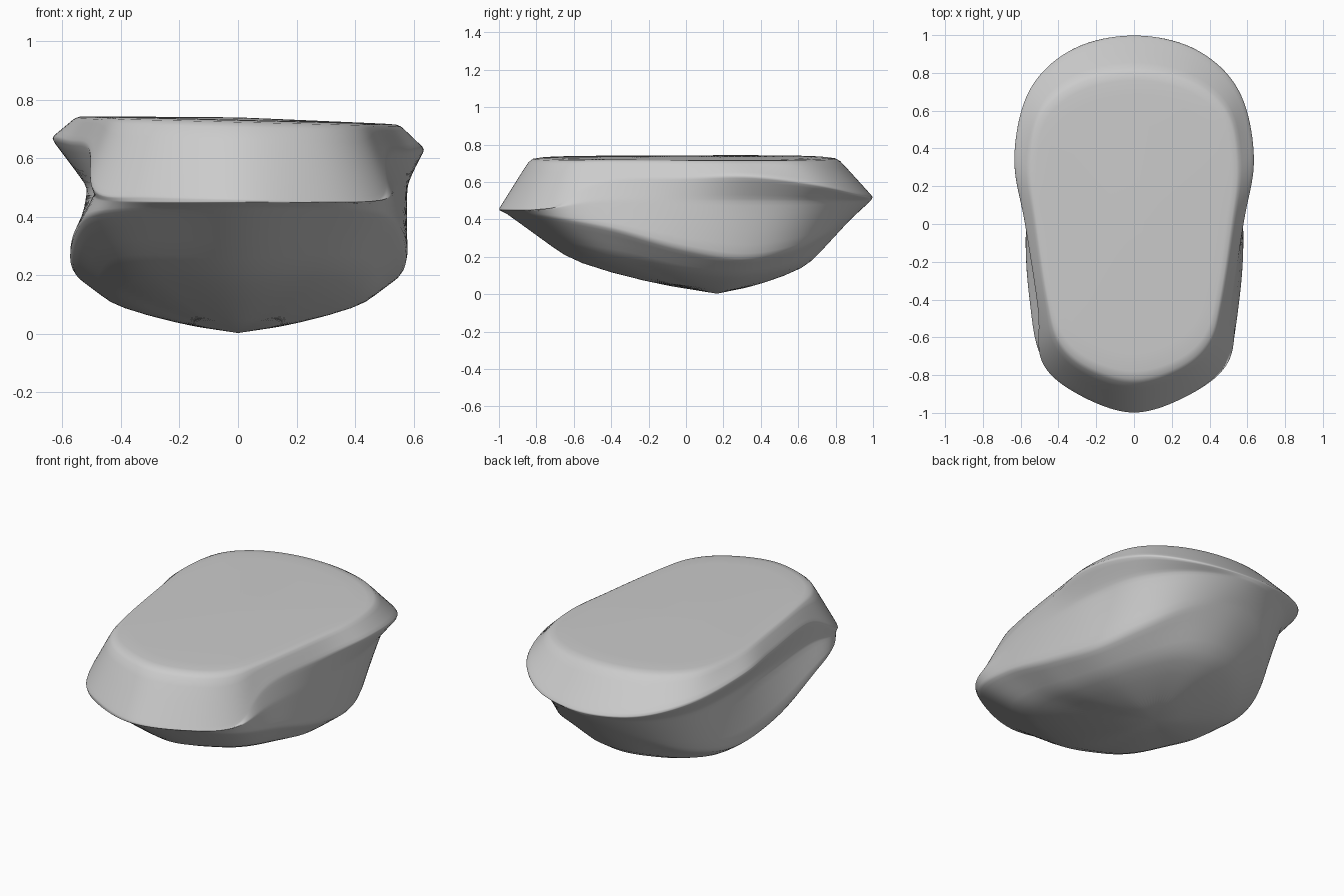
import bpy
import bmesh
import math
from mathutils import Vector

if "Cube" in bpy.data.objects:
    bpy.data.objects.remove(bpy.data.objects["Cube"])

STEPS = 5      # samples between neighbouring outline points

# Half outlines, running from the front tip round the side to the back
top = [(0, -.83, .73), (.25, -.76, .73), (.4, -.62, .73), (.46, -.4, .73), (.52, 0, .73),
       (.55, .3, .73), (.5, .58, .73), (.3, .75, .73), (0, .81, .73)]
rim = [(0, -1, .46), (.3, -.9, .46), (.49, -.73, .47), (.51, -.45, .62), (.58, 0, .64),
       (.64, .35, .65), (.56, .71, .6), (.33, .93, .54), (0, 1, .52)]
crease = [(0, -1, .45), (.3, -.9, .45), (.49, -.73, .46), (.51, -.45, .5), (.54, 0, .5),
          (.54, .35, .5), (.48, .66, .5), (.29, .89, .5), (0, .99, .5)]
chine = [(0, -.96, .43), (.29, -.87, .43), (.49, -.71, .41), (.56, -.4, .35), (.58, -.05, .25),
         (.54, .3, .19), (.43, .58, .24), (.25, .78, .34), (0, .88, .4)]
belly = [(0, -.6, .17), (.25, -.55, .19), (.37, -.45, .19), (.42, -.25, .16), (.43, 0, .11),
         (.4, .25, .09), (.31, .45, .11), (.17, .6, .14), (0, .64, .14)]


def spline(a, b, c, d, t):
    return b + (c - a) * t / 2 + (a * 2 - b * 5 + c * 4 - d) * t * t / 2 \
        + (b * 3 - a - c * 3 + d) * t ** 3 / 2


def outline(half, tilt=0, shift=0):
    """Mirror a half outline, smooth it, tilt it sideways and shift its flanks."""
    pts = [Vector(p) for p in half]
    pts += [Vector((-p.x, p.y, p.z)) for p in reversed(pts[1:-1])]
    n = len(pts)
    ring = []
    for i in range(n):
        near = [pts[(i + k) % n] for k in (-1, 0, 1, 2)]
        for s in range(STEPS):
            p = spline(*near, s / STEPS)
            flank = math.sin(2 * math.pi * (i + s / STEPS) / n)
            p.x += shift * abs(flank) ** 3
            p.z -= tilt * p.x
            ring.append(p)
    return ring


def blend(a, b, t):
    return [p.lerp(q, t) for p, q in zip(a, b)]


# Main rings from the top face down to the keel
main = [outline(top, .025), outline(rim, .03), outline(crease, 0, .035), outline(chine)]
low = outline(belly)
centre = Vector((0, 0, .74))
keel = Vector((0, .17, 0))

rings = [[centre.lerp(p, f) for p in main[0]] for f in (.4, .9)]
for a, b in zip(main, main[1:]):
    rings += [a, blend(a, b, .15), blend(a, b, .85)]
rings += [main[-1], blend(main[-1], low, .2), blend(main[-1], low, .7), low]
rings.append([Vector((p.x * .5, keel.y + (p.y - keel.y) * .5, p.z * .38)) for p in low])

# Skin the rings and close both ends
bm = bmesh.new()
loops = [[bm.verts.new(p) for p in ring] for ring in rings]
count = len(loops[0])
for upper, lower in zip(loops, loops[1:]):
    for i in range(count):
        j = (i + 1) % count
        bm.faces.new((upper[i], lower[i], lower[j], upper[j]))
for loop, tip in ((loops[0], centre), (loops[-1], keel)):
    v = bm.verts.new(tip)
    for i in range(count):
        bm.faces.new((loop[i], loop[(i + 1) % count], v))
bmesh.ops.recalc_face_normals(bm, faces=bm.faces)

mesh = bpy.data.meshes.new("stone_body")
bm.to_mesh(mesh)
bm.free()
body = bpy.data.objects.new("stone_body", mesh)
bpy.context.collection.objects.link(body)

# Soften the corners slightly
soft = body.modifiers.new("soft_edges", 'SUBSURF')
soft.levels = soft.render_levels = 1
for poly in mesh.polygons:
    poly.use_smooth = True
